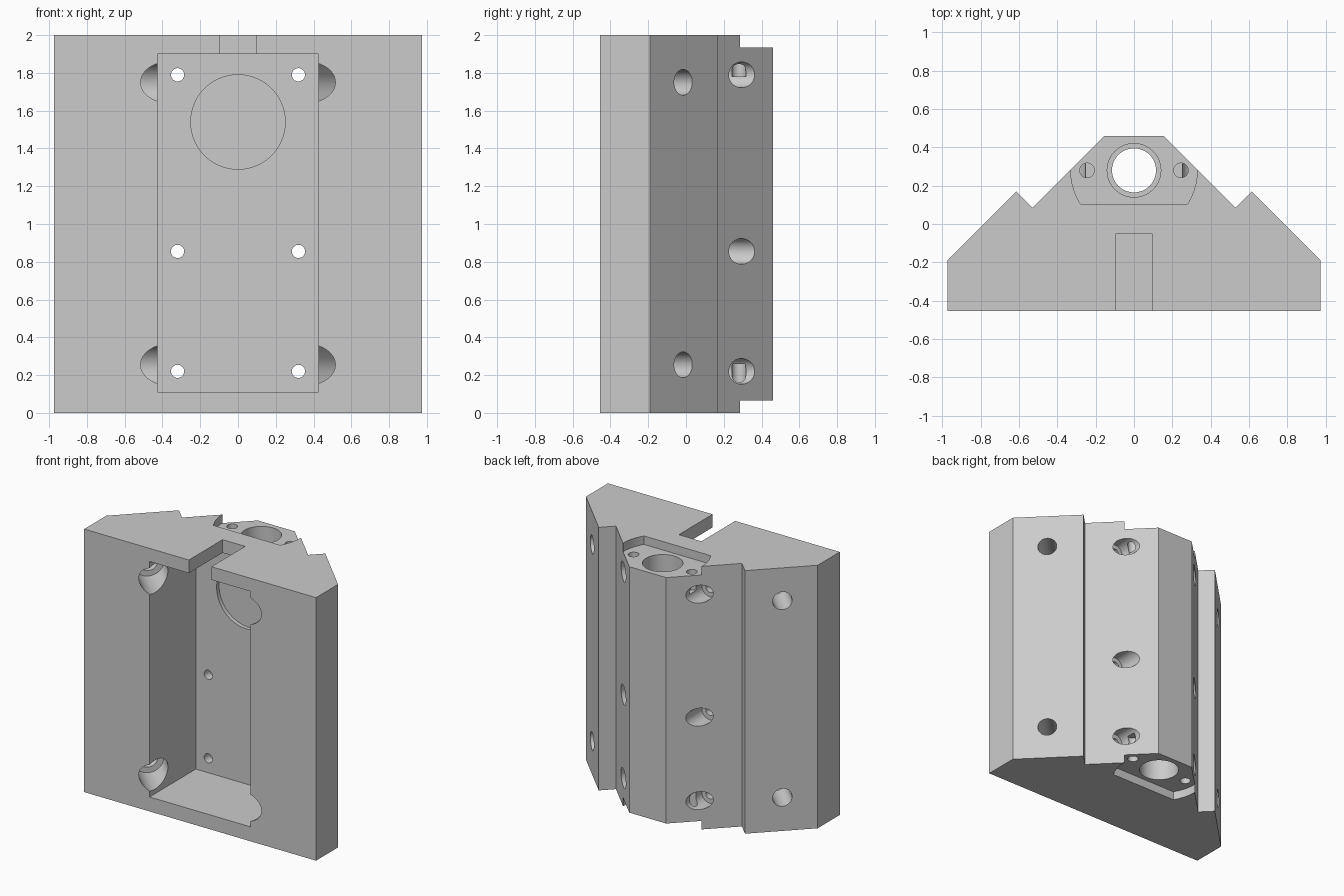
import bpy
import math
from mathutils import Vector

if "Cube" in bpy.data.objects:
    bpy.data.objects.remove(bpy.data.objects["Cube"], do_unlink=True)

grey = bpy.data.materials.new("plain grey")
grey.use_nodes = True
COLOUR = (0.6, 0.6, 0.6, 1)
grey.diffuse_color = COLOUR
grey.node_tree.nodes["Principled BSDF"].inputs["Base Color"].default_value = COLOUR

cutters = []


def prism(name, outline, z0, z1):
    """Extrude a plan outline (counter-clockwise) from z0 to z1."""
    n = len(outline)
    verts = [(x, y, z) for z in (z0, z1) for x, y in outline]
    faces = [tuple(reversed(range(n))), tuple(range(n, 2 * n))]
    faces += [(i, (i + 1) % n, n + (i + 1) % n, n + i) for i in range(n)]
    mesh = bpy.data.meshes.new(name)
    mesh.from_pydata(verts, [], faces)
    mesh.materials.append(grey)
    obj = bpy.data.objects.new(name, mesh)
    bpy.context.collection.objects.link(obj)
    return obj


def cut_prism(name, outline, z0, z1):
    cutters.append(prism(name, outline, z0, z1))


def cut_box(name, half_width, y0, y1, z0, z1):
    w = half_width
    cut_prism(name, [(-w, y0), (w, y0), (w, y1), (-w, y1)], z0, z1)


def cut_hole(name, start, end, radius, sides=48):
    a, b = Vector(start), Vector(end)
    bpy.ops.mesh.primitive_cylinder_add(vertices=sides, radius=radius,
                                        depth=(b - a).length, location=(a + b) / 2)
    obj = bpy.context.object
    obj.name = name
    obj.rotation_euler = (b - a).to_track_quat("Z", "Y").to_euler()
    obj.data.materials.append(grey)
    cutters.append(obj)


# Main block: wedge-shaped plan with notched flanks
half = [(0.975, -0.455), (0.975, -0.19), (0.615, 0.17), (0.53, 0.085), (0.155, 0.46)]
body = prism("carriage_block", half + [(-x, y) for x, y in reversed(half)], 0, 2)

# Front cavity, cable slot through its roof, shallow round recess in its back wall
cut_box("front_cavity", 0.425, -0.6, 0.10, 0.11, 1.9)
cut_box("roof_slot", 0.095, -0.6, -0.05, 1.8, 2.1)
cut_hole("round_recess", (0, 0, 1.54), (0, 0.13, 1.54), 0.25, 96)

# End recesses: circle with a flat front side, at the top and bottom
AXIS_Y = 0.28
first = math.asin(-0.175 / 0.33)
span = math.pi - 2 * first
arc = [(0.33 * math.cos(first + span * i / 48), AXIS_Y + 0.33 * math.sin(first + span * i / 48))
       for i in range(49)]
cut_prism("top_recess", arc, 1.935, 2.1)
cut_prism("bottom_recess", arc, -0.1, 0.065)

# Vertical rod bore with a wider seat at each end
cut_hole("rod_bore", (0, AXIS_Y, -0.2), (0, AXIS_Y, 2.2), 0.115, 64)
cut_hole("lower_seat", (0, AXIS_Y, -0.2), (0, AXIS_Y, 0.55), 0.14, 64)
cut_hole("upper_seat", (0, AXIS_Y, 1.45), (0, AXIS_Y, 2.2), 0.14, 64)


def flank_point(side, s, z):
    """Point on the 45 degree screw axis, s = x + y on the left side."""
    return (side * (0.815 + s) / 2, (s - 0.815) / 2, z)


for side in (-1, 1):
    # Screw holes through the cavity wall, counterbored from the back
    for z in (0.22, 0.855, 1.79):
        x = side * 0.32
        cut_hole("screw_hole", (x, 0, z), (x, 0.6, z), 0.035, 32)
        cut_hole("screw_counterbore", (x, 0.17, z), (x, 0.6, z), 0.068)
    # Small vertical holes meeting the counterbores
    x = side * 0.245
    cut_hole("upper_pin_hole", (x, AXIS_Y, 1.78), (x, AXIS_Y, 2.1), 0.038, 32)
    cut_hole("lower_pin_hole", (x, AXIS_Y, -0.1), (x, AXIS_Y, 0.26), 0.038, 32)
    # Diagonal holes with wide pockets that open into the cavity
    for z in (0.255, 1.75):
        cut_hole("flank_hole", flank_point(side, 0.3, z), flank_point(side, 0.95, z), 0.068)
        cut_hole("flank_pocket", flank_point(side, -0.4, z), flank_point(side, 0.42, z), 0.11)

# Apply every cut, then discard the cutters
bpy.ops.object.select_all(action="DESELECT")
body.select_set(True)
bpy.context.view_layer.objects.active = body
for cutter in cutters:
    cutter.hide_render = True
    mod = body.modifiers.new(cutter.name, "BOOLEAN")
    mod.operation = "DIFFERENCE"
    mod.solver = "EXACT"
    mod.object = cutter
    bpy.ops.object.modifier_apply(modifier=mod.name)
for cutter in cutters:
    bpy.data.objects.remove(cutter, do_unlink=True)

bpy.ops.object.shade_smooth_by_angle(angle=math.radians(30))
